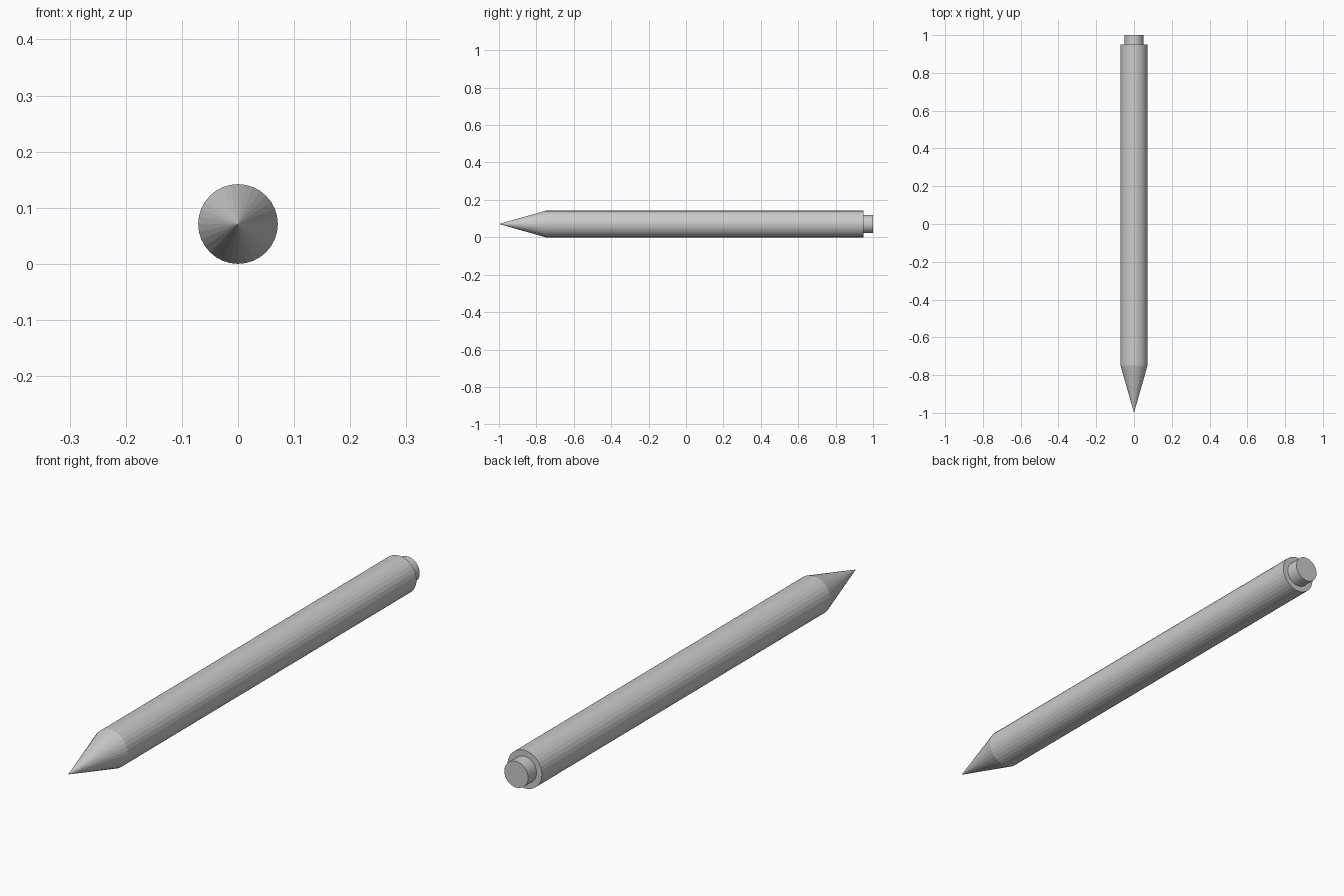
import bpy
import math

if "Cube" in bpy.data.objects:
    bpy.data.objects.remove(bpy.data.objects["Cube"])

SIDES = 32
RADIUS = 0.071


def turned_part(name, y_front, y_back, r_front, r_back):
    """Flat-shaded cylinder or cone lying along y, resting height RADIUS."""
    bpy.ops.mesh.primitive_cone_add(
        vertices=SIDES, radius1=r_front, radius2=r_back,
        depth=y_back - y_front,
        location=(0, (y_front + y_back) / 2, RADIUS),
        rotation=(-math.pi / 2, 0, 0))
    part = bpy.context.object
    part.name = name
    return part


# Pointed writing tip
turned_part("tip", -1.0, -0.75, 0.0, RADIUS)
# Long barrel
turned_part("barrel", -0.75, 0.95, RADIUS, RADIUS)
# Push button at the back end
turned_part("button", 0.95, 1.0, 0.049, 0.049)
